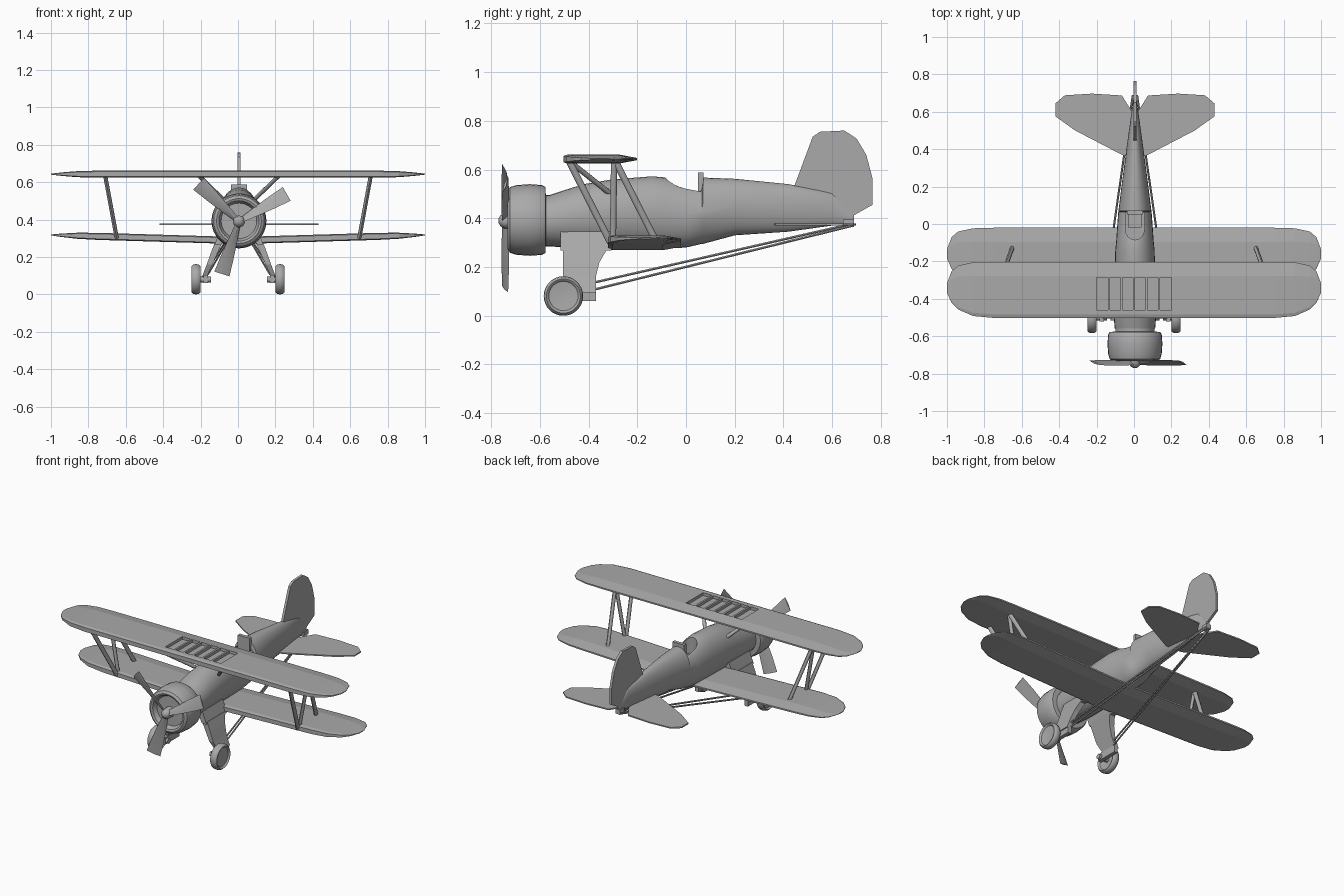
import bpy, bmesh
from math import sin, cos, pi, radians
from mathutils import Vector, Matrix

cube = bpy.data.objects.get("Cube")
if cube:
    bpy.data.objects.remove(cube)

CX = 0.005      # centreline of the body
HUB_Z = 0.39    # height of the engine axis

grey = bpy.data.materials.new("plain grey")
grey.use_nodes = True
GREY = (0.4, 0.4, 0.4, 1)
grey.diffuse_color = GREY
grey.node_tree.nodes["Principled BSDF"].inputs["Base Color"].default_value = GREY


def finish(name, bm, smooth=0):
    bmesh.ops.recalc_face_normals(bm, faces=bm.faces)
    mesh = bpy.data.meshes.new(name)
    bm.to_mesh(mesh)
    bm.free()
    obj = bpy.data.objects.new(name, mesh)
    bpy.context.collection.objects.link(obj)
    mesh.materials.append(grey)
    bpy.ops.object.select_all(action='DESELECT')
    obj.select_set(True)
    bpy.context.view_layer.objects.active = obj
    if smooth:
        bpy.ops.object.shade_smooth_by_angle(angle=radians(smooth))
    return obj


def loft(name, rings, smooth=0, cap=True):
    bm = bmesh.new()
    loops = [[bm.verts.new(p) for p in ring] for ring in rings]
    n = len(loops[0])
    for a, b in zip(loops, loops[1:]):
        for i in range(n):
            bm.faces.new((a[i], a[(i + 1) % n], b[(i + 1) % n], b[i]))
    if cap:
        bm.faces.new(loops[0])
        bm.faces.new(loops[-1])
    return finish(name, bm, smooth)


def lathe(name, centre, profile, axis='y', sides=32, smooth=35):
    """Profile pairs are (distance along axis, radius)."""
    rings = []
    for d, r in profile:
        ring = []
        for i in range(sides):
            u, v = r * cos(2 * pi * i / sides), r * sin(2 * pi * i / sides)
            p = (u, d, v) if axis == 'y' else (d, u, v)
            ring.append(Vector(centre) + Vector(p))
        rings.append(ring)
    return loft(name, rings, smooth)


def rod(name, a, b, radius, sides=10, flat=1.0):
    """Round strut, or a thinner one across x when flat is below one."""
    a, b = Vector(a), Vector(b)
    q = (b - a).to_track_quat('Z', 'Y')
    rings = []
    for end in (a, b):
        ring = []
        for i in range(sides):
            p = q @ Vector((radius * cos(2 * pi * i / sides), radius * sin(2 * pi * i / sides), 0))
            ring.append(end + Vector((p.x * flat, p.y, p.z)))
        rings.append(ring)
    return loft(name, rings, 40)


def box(name, lo, hi):
    rings = [[(x, lo[1], lo[2]), (x, hi[1], lo[2]), (x, hi[1], hi[2]), (x, lo[1], hi[2])]
             for x in (lo[0], hi[0])]
    return loft(name, rings)


def plate(name, outline, offset):
    """Flat outline extruded symmetrically by an offset vector."""
    o = Vector(offset)
    return loft(name, [[Vector(p) - o for p in outline], [Vector(p) + o for p in outline]])


def cut(target, cutter):
    mod = target.modifiers.new("opening", 'BOOLEAN')
    mod.operation, mod.solver, mod.object = 'DIFFERENCE', 'EXACT', cutter
    bpy.context.view_layer.objects.active = target
    bpy.ops.object.modifier_apply(modifier=mod.name)
    bpy.data.objects.remove(cutter)


# Fuselage: station y, bottom, top, half width
stations = [(-.56, .285, .495, .108), (-.50, .28, .515, .113), (-.42, .275, .54, .112),
            (-.30, .275, .56, .110), (-.14, .275, .572, .105), (-.09, .275, .568, .10),
            (0, .28, .542, .094), (.065, .295, .53, .089), (.07, .295, .567, .088),
            (.20, .33, .562, .072), (.42, .345, .54, .043), (.60, .37, .508, .018),
            (.69, .38, .41, .005)]
body_rings = []
for y, lo, hi, w in stations:
    body_rings.append([(CX + w * cos(2 * pi * i / 28), y,
                        (lo + hi) / 2 + (hi - lo) / 2 * sin(2 * pi * i / 28)) for i in range(28)])
fuselage = loft("fuselage", body_rings, 35)

# Cockpit opening with a rounded front, and the seat in it
curve = [(CX - .05 * cos(pi * i / 8), -.03 - .055 * sin(pi * i / 8)) for i in range(9)]
curve += [(CX + .05, .062), (CX - .05, .062)]
cut(fuselage, loft("cockpit_cutter", [[(x, y, z) for x, y in curve] for z in (.46, .7)]))
box("seat_back", (CX - .042, .05, .455), (CX + .042, .072, .588))
box("seat_cushion", (CX - .036, -.02, .455), (CX + .036, .055, .485))

# Engine cowling, collar, spinner
lathe("engine_cowling", (CX, 0, HUB_Z + .003),
      [(-.70, .02), (-.70, .095), (-.727, .108), (-.732, .12), (-.722, .135), (-.695, .143),
       (-.64, .147), (-.59, .143), (-.577, .135), (-.575, .10)])
lathe("engine_collar", (CX, 0, HUB_Z), [(-.60, .096), (-.575, .096), (-.575, .105),
                                        (-.548, .105), (-.548, .098), (-.53, .098)])
lathe("spinner", (CX, 0, HUB_Z), [(-.77, .008), (-.762, .022), (-.745, .032), (-.69, .032)], sides=16)

# Propeller blades, twisted and widening to the tip
for n, angle in enumerate((30, 137, 252)):
    rings = []
    for r, w, twist in ((.02, .018, 40), (.10, .028, 32), (.20, .038, 24), (.295, .044, 16)):
        t = radians(twist)
        ring = []
        for u, v in ((-w, 0), (0, -.005), (w, 0), (0, .005)):
            p = Vector((r, u * sin(t) + v * cos(t), u * cos(t) - v * sin(t)))
            ring.append(Matrix.Rotation(-radians(angle), 3, 'Y') @ p + Vector((CX, -.742, HUB_Z)))
        rings.append(ring)
    loft(f"propeller_blade_{n + 1}", rings, 20)


# Wings: half span stations x, front and back offset, thickness factor
def wing(name, yc, z_mid, rise):
    half = [(0, -.15, .15, 1), (.75, -.15, .15, 1), (.86, -.14, .147, .85), (.94, -.105, .13, .5),
            (.975, -.07, .10, .3), (1, -.015, .035, .12)]
    spans = [(-x, f, b, t) for x, f, b, t in reversed(half[1:])] + half
    rings = []
    for x, f, b, t in spans:
        h, c, z = .019 * t, b - f, z_mid + rise * abs(x)
        section = ((0, -.7), (0, .7), (.06, 1), (.75, 1), (1, .25), (1, -.25), (.75, -1), (.06, -1))
        rings.append([(x, yc + f + u * c, z + v * h) for u, v in section])
    return loft(name, rings)


upper_wing = wing("upper_wing", -.352, .643, 0)
lower_wing = wing("lower_wing", -.17, .288, .03)

# Recessed skylight with ribs
cut(upper_wing, box("skylight_cutter", (-.2, -.46, .644), (.2, -.285, .7)))
for i in range(5):
    x = -.2 + .4 * (i + 1) / 6
    box(f"skylight_rib_{i + 1}", (x - .006, -.462, .64), (x + .006, -.283, .661))

# Tail surfaces
fin = [(.44, .52), (.52, .735), (.55, .755), (.65, .76), (.70, .727), (.74, .66),
       (.765, .565), (.765, .455), (.685, .41), (.60, .42)]
plate("tail_fin", [(CX, y, z) for y, z in fin], (.008, 0, 0))
tail = [(0, .36), (.06, .365), (.32, .50), (.425, .575), (.425, .645), (.375, .688), (.23, .697),
        (.07, .687), (.015, .60), (0, .58)]

for side, s in (("left", 1), ("right", -1)):
    def at(x, y, z):
        return (CX + s * x, y, z)

    plate(f"tailplane_{side}", [at(x, y, .375) for x, y in tail], (0, 0, .004))

    # Struts between the wings form a slanted N
    rod(f"front_strut_{side}", (s * .71, -.48, .635), (s * .648, -.31, .30), .014, flat=.8)
    rod(f"middle_strut_{side}", (s * .71, -.295, .635), (s * .648, -.30, .30), .013, flat=.8)
    rod(f"rear_strut_{side}", (s * .71, -.29, .635), (s * .648, -.12, .30), .014, flat=.8)
    rod(f"body_strut_{side}", at(.215, -.48, .635), at(.075, -.31, .50), .011)

    # Landing leg: upper fairing, tapered leg and axle
    loft(f"leg_fairing_{side}",
         [[at(x, -.515, z), at(x, -.305, z), at(x + .035, -.305, z), at(x + .035, -.515, z)]
          for x, z in ((.065, .345), (.095, .268))])
    loft(f"landing_leg_{side}",
         [[at(x, f, z), at(x, b, z), at(x + w, b, z), at(x + w, f, z)]
          for x, f, b, z, w in ((.088, -.505, -.32, .28, .04), (.115, -.505, -.355, .22, .036),
                                (.142, -.505, -.37, .16, .03), (.172, -.48, -.37, .095, .025))])
    rod(f"axle_{side}", at(.15, -.50, .08), at(.225, -.50, .08), .016)
    box(f"axle_bracket_{side}", [min(a, b) for a, b in zip(at(.165, -.52, .06), at(.19, -.37, .105))],
        [max(a, b) for a, b in zip(at(.165, -.52, .06), at(.19, -.37, .105))])

    # Wheel with dished hub
    rim = [(-.010, .02), (-.014, .06), (-.022, .066), (-.024, .07), (-.016, .078), (0, .081)]
    rim += [(-d, r) for d, r in reversed(rim[:-1])]
    lathe(f"wheel_{side}", (s * .225, -.503, .081), rim, axis='x', smooth=40)

    # Bracing rods from leg to tail
    for n, z in enumerate((.137, .108)):
        rod(f"brace_rod_{side}_{n + 1}", at(.165, -.375, z), at(.012, .685, .378 - n * .008), .0055, 6)

# Tail skid where the braces meet
box("tail_skid", (CX - .016, .645, .365), (CX + .016, .69, .395))
